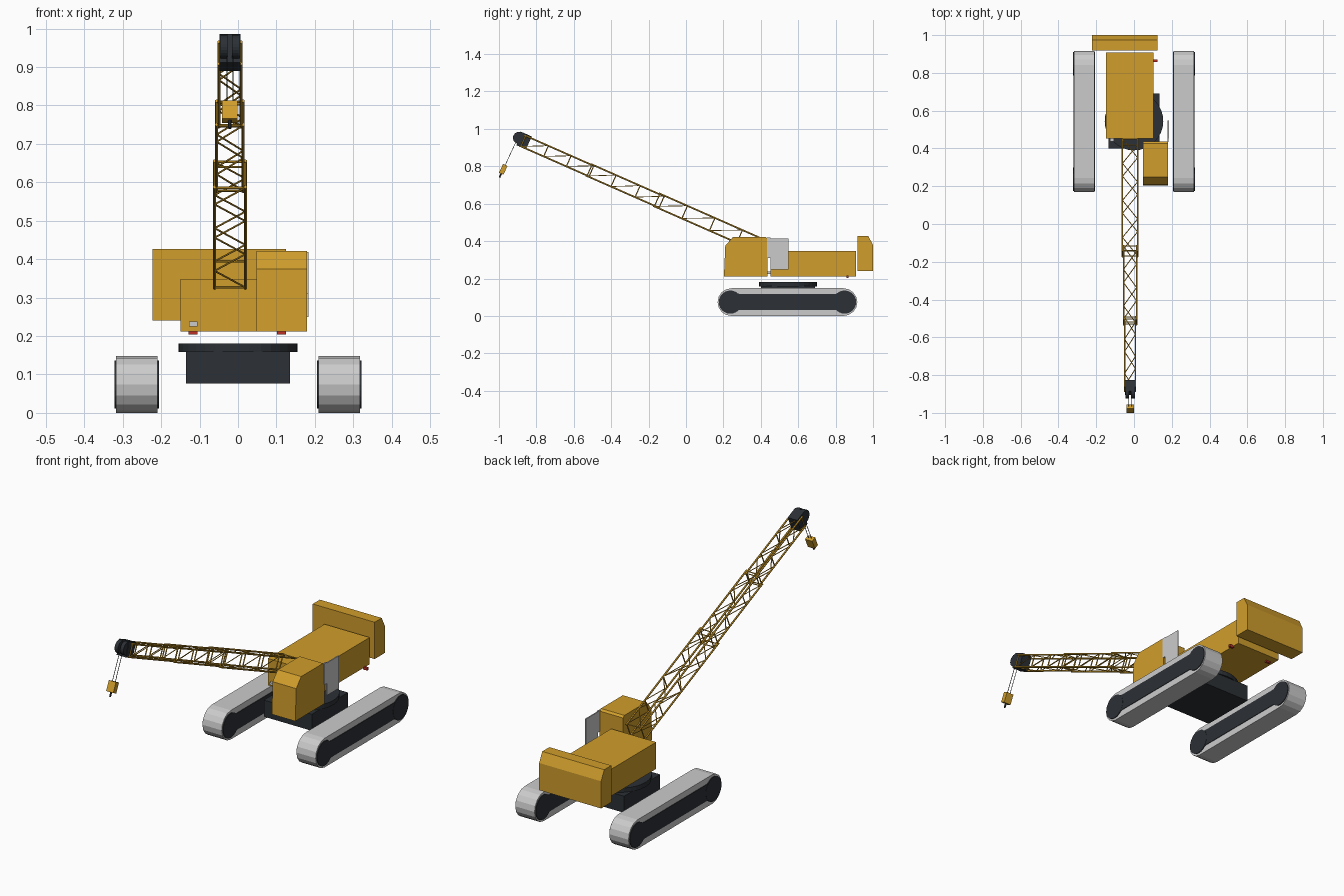
import bpy, bmesh, math
from mathutils import Vector, Matrix

if "Cube" in bpy.data.objects:
    bpy.data.objects.remove(bpy.data.objects["Cube"])


def material(name, rgb):
    m = bpy.data.materials.new(name)
    m.diffuse_color = (*rgb, 1)
    m.use_nodes = True
    m.node_tree.nodes["Principled BSDF"].inputs["Base Color"].default_value = m.diffuse_color
    return m


YELLOW = material("yellow_paint", (0.63, 0.34, 0.025))
DARK = material("dark_steel", (0.025, 0.03, 0.036))
RED = material("red_lens", (0.5, 0.03, 0.02))


def finish(name, bm, mat=None):
    bmesh.ops.recalc_face_normals(bm, faces=bm.faces)
    me = bpy.data.meshes.new(name)
    bm.to_mesh(me)
    bm.free()
    ob = bpy.data.objects.new(name, me)
    bpy.context.collection.objects.link(ob)
    if mat:
        me.materials.append(mat)
    return ob


def prism(name, pts, x0, x1, mat=None):
    """Side profile of (y, z) points extruded from x0 to x1."""
    bm = bmesh.new()
    f = bm.faces.new([bm.verts.new((x0, y, z)) for y, z in pts])
    ext = bmesh.ops.extrude_face_region(bm, geom=[f])["geom"]
    moved = [v for v in ext if isinstance(v, bmesh.types.BMVert)]
    bmesh.ops.translate(bm, verts=moved, vec=(x1 - x0, 0, 0))
    return finish(name, bm, mat)


def rect(y0, y1, z0, z1):
    return [(y0, z0), (y1, z0), (y1, z1), (y0, z1)]


def arc(cy, cz, r, a0, a1, n):
    return [(cy + r * math.cos(math.radians(a0 + (a1 - a0) * i / n)),
             cz + r * math.sin(math.radians(a0 + (a1 - a0) * i / n))) for i in range(n + 1)]


def rod(bm, a, b, r, sides=6):
    a, b = Vector(a), Vector(b)
    d = b - a
    mat = Matrix.Translation((a + b) / 2) @ d.to_track_quat('Z', 'Y').to_matrix().to_4x4()
    bmesh.ops.create_cone(bm, cap_ends=True, segments=sides, radius1=r, radius2=r,
                          depth=d.length, matrix=mat)


# Crawler tracks: belt, end wheels and side frame
YF, YR, ZC, R = 0.243, 0.842, 0.074, 0.074
for side, s in (("left", -1), ("right", 1)):
    prism(side + "_track_belt", arc(YF, ZC, R, 90, 270, 8) + arc(YR, ZC, R, -90, 90, 8),
          s * 0.21, s * 0.318)
    for end, y in (("front", YF - 0.006), ("rear", YR + 0.006)):
        prism(f"{side}_{end}_wheel", arc(y, ZC, 0.062, 0, 345, 23), s * 0.206, s * 0.322, DARK)
    prism(side + "_track_frame",
          [(YF, 0.022), (YF + 0.05, 0.033), (YR - 0.05, 0.033), (YR, 0.022),
           (YR, 0.126), (YR - 0.05, 0.117), (YF + 0.05, 0.117), (YF, 0.126)],
          s * 0.207, s * 0.321, DARK)

# Carbody and slewing ring
prism("carbody", rect(0.40, 0.69, 0.076, 0.16), -0.135, 0.135, DARK)
bm = bmesh.new()
rod(bm, (0, 0.545, 0.158), (0, 0.545, 0.181), 0.155, 32)
finish("slewing_ring", bm, DARK)

# Engine house, counterweight and cab
prism("engine_house", rect(0.452, 0.908, 0.212, 0.348), -0.149, 0.104, YELLOW)
prism("counterweight", [(0.918, 0.24), (1.0, 0.24), (1.0, 0.378), (0.975, 0.427), (0.918, 0.427)],
      -0.223, 0.125, YELLOW)
prism("cab", [(0.203, 0.212), (0.437, 0.212), (0.437, 0.412), (0.426, 0.421),
              (0.25, 0.421), (0.21, 0.375)], 0.048, 0.18, YELLOW)

# Open cab door panels
prism("cab_door", rect(0.453, 0.548, 0.249, 0.414), 0.178, 0.184)
prism("cab_door_rear_window", rect(0.433, 0.452, 0.31, 0.418), 0.177, 0.183)

# Lamps
prism("front_lamp", rect(0.437, 0.452, 0.225, 0.238), -0.128, -0.105)
for side, x in (("left", -0.117), ("right", 0.113)):
    prism(side + "_tail_lamp", rect(0.858, 0.87, 0.204, 0.217), x - 0.012, x + 0.012, RED)

# Boom frame: u across, s along the boom, w perpendicular to it
BX = -0.021
D, N = (-0.915, 0.403), (0.403, 0.915)


def side_pt(s, w):
    return (0.435 + s * D[0] + w * N[0], 0.36 + s * D[1] + w * N[1])


def boom_pt(u, s, w):
    return (BX + u, *side_pt(s, w))


def boom_section(name, s0, s1, hw, hh, bays, legs):
    bm = bmesh.new()
    # four chords
    for u in (-hw, hw):
        for w in (-hh, hh):
            rod(bm, boom_pt(u, s0, w), boom_pt(u, s1, w), 0.0045)
    at = lambda i, n: s0 + 0.006 + (s1 - s0 - 0.012) * i / n
    # side lacing: posts and long diagonals
    for u in (-hw, hw):
        for i in range(bays + 1):
            rod(bm, boom_pt(u, at(i, bays), -hh), boom_pt(u, at(i, bays), hh), 0.003)
            if i < bays:
                rod(bm, boom_pt(u, at(i, bays), hh), boom_pt(u, at(i + 1, bays), -hh), 0.0022, 5)
    # top and bottom lacing: opposed zigzags and end bars
    for w, k in ((-hh, 1), (hh, -1)):
        for i in range(legs):
            u = hw * k * (-1) ** i
            rod(bm, boom_pt(u, at(i, legs), w), boom_pt(-u, at(i + 1, legs), w), 0.0025, 5)
        for i in (0, legs):
            rod(bm, boom_pt(-hw, at(i, legs), w), boom_pt(hw, at(i, legs), w), 0.003)
    finish(name, bm, YELLOW)


boom_section("boom_lower_section", -0.005, 0.65, 0.040, 0.037, 4, 6)
boom_section("boom_middle_section", 0.612, 1.045, 0.0345, 0.0335, 3, 4)
boom_section("boom_upper_section", 1.022, 1.432, 0.029, 0.031, 3, 4)

# Boom head with two sheaves
prism("boom_head", [side_pt(1.395, -0.035), side_pt(1.45, -0.035),
                    side_pt(1.46, 0.041), side_pt(1.395, 0.041)], BX - 0.027, BX + 0.027, DARK)
for side, s in (("left", -1), ("right", 1)):
    prism(side + "_sheave", arc(-0.893, 0.952, 0.032, 0, 345, 23),
          BX + s * 0.006, BX + s * 0.025, DARK)

# Hook block hanging on two ropes, swung forward
RD, Q = (-0.42, -0.907), (0.907, -0.42)


def hook_pt(a, b):
    return (-0.977 + a * RD[0] + b * Q[0], 0.784 + a * RD[1] + b * Q[1])


prism("hook_block", [hook_pt(-0.026, -0.013), hook_pt(0.026, -0.013),
                     hook_pt(0.026, 0.013), hook_pt(-0.026, 0.013)], BX - 0.02, BX + 0.02, YELLOW)
bm = bmesh.new()
for u in (-0.008, 0.008):
    rod(bm, (BX + u, *hook_pt(-0.17, 0)), (BX + u, *hook_pt(-0.025, 0)), 0.0014, 6)
finish("hoist_ropes", bm, DARK)
bm = bmesh.new()
rod(bm, (BX, *hook_pt(0.02, 0)), (BX, *hook_pt(0.048, 0)), 0.0045, 8)
finish("hook_stem", bm, DARK)
